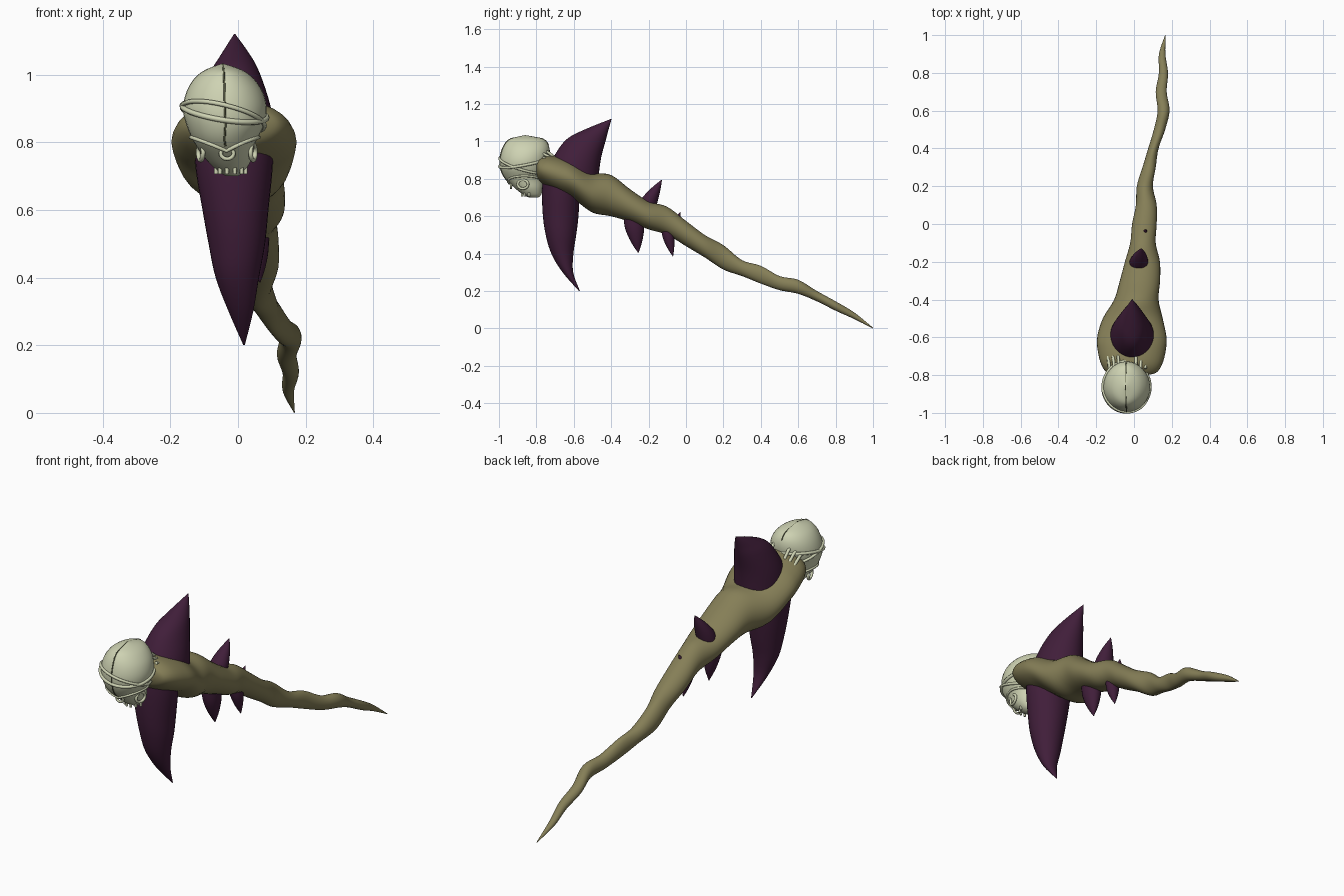
import bpy, math
from mathutils import Vector

if "Cube" in bpy.data.objects:
    bpy.data.objects.remove(bpy.data.objects["Cube"])


def material(name, col):
    m = bpy.data.materials.new(name)
    m.diffuse_color = (*col, 1)
    m.use_nodes = True
    m.node_tree.nodes["Principled BSDF"].inputs["Base Color"].default_value = m.diffuse_color
    return m


SKIN = material("olive_skin", (0.235, 0.21, 0.095))
FIN = material("purple_fin", (0.052, 0.013, 0.042))
BONE = material("pale_bone", (0.62, 0.65, 0.45))
DARK = material("dark_seam", (0.12, 0.13, 0.07))


def spline(rows, s):
    """Catmull-Rom interpolation of rows, s in 0..len-1."""
    i = min(int(s), len(rows) - 2)
    t = s - i
    p0, p1, p2, p3 = (rows[max(0, min(len(rows) - 1, k))] for k in (i - 1, i, i + 1, i + 2))
    return [0.5 * (2 * b + (c - a) * t + (2 * a - 5 * b + 4 * c - d) * t * t
                   + (3 * b - a - 3 * c + d) * t ** 3) for a, b, c, d in zip(p0, p1, p2, p3)]


def section(row, axis, ang):
    """Point on an oval section: row = position, x min, x max, other min, other max."""
    p, x0, x1, v0, v1 = row
    x = (x0 + x1) / 2 + (x1 - x0) / 2 * math.cos(ang)
    v = (v0 + v1) / 2 + (v1 - v0) / 2 * math.sin(ang)
    return Vector((x, v, p)) if axis == 'Z' else Vector((x, p, v))


def loft(name, rows, axis, mat, sub=5, n=32):
    steps = (len(rows) - 1) * sub
    verts = [section(spline(rows, k / sub), axis, 2 * math.pi * j / n)
             for k in range(steps + 1) for j in range(n)]
    faces = [(k * n + j, k * n + (j + 1) % n, (k + 1) * n + (j + 1) % n, (k + 1) * n + j)
             for k in range(steps) for j in range(n)]
    faces += [tuple(range(n)), tuple(range(steps * n, steps * n + n))]
    me = bpy.data.meshes.new(name)
    me.from_pydata(verts, [], faces)
    ob = bpy.data.objects.new(name, me)
    bpy.context.collection.objects.link(ob)
    me.materials.append(mat)
    bpy.ops.object.select_all(action='DESELECT')
    ob.select_set(True)
    bpy.context.view_layer.objects.active = ob
    bpy.ops.object.mode_set(mode='EDIT')
    bpy.ops.mesh.select_all(action='SELECT')
    bpy.ops.mesh.normals_make_consistent(inside=False)
    bpy.ops.object.mode_set(mode='OBJECT')
    bpy.ops.object.shade_smooth_by_angle(angle=math.radians(50))
    return ob


def tube(name, pts, r, mat=BONE, closed=False):
    cu = bpy.data.curves.new(name, 'CURVE')
    cu.dimensions = '3D'
    cu.bevel_depth = r
    cu.bevel_resolution = 2
    cu.use_fill_caps = True
    sp = cu.splines.new('POLY')
    sp.points.add(len(pts) - 1)
    for p, q in zip(sp.points, pts):
        p.co = (*q, 1)
    sp.use_cyclic_u = closed
    cu.materials.append(mat)
    ob = bpy.data.objects.new(name, cu)
    bpy.context.collection.objects.link(ob)
    return ob


# Long tapering body: y, x range, z range
body = [(-.80, -.10, .07, .82, .89), (-.785, -.145, .12, .79, .91), (-.74, -.175, .15, .755, .925),
        (-.67, -.192, .168, .72, .915), (-.60, -.195, .172, .69, .89), (-.50, -.165, .152, .62, .835),
        (-.40, -.105, .130, .60, .82), (-.30, -.075, .138, .57, .745), (-.20, -.048, .137, .53, .68),
        (-.10, -.02, .115, .50, .65), (0, -.01, .12, .44, .575), (.1, .01, .12, .38, .50),
        (.2, .015, .10, .315, .445), (.3, .045, .115, .28, .365), (.4, .075, .13, .24, .335),
        (.5, .105, .165, .205, .28), (.6, .125, .188, .185, .26), (.7, .115, .173, .145, .20),
        (.8, .132, .18, .095, .145), (.9, .132, .166, .05, .085), (1, .165, .168, 0, .004)]
loft("body", body, 'Y', SKIN)

# Large fins: z, x range, y range
loft("upper_fin", [(.78, -.13, .11, -.74, -.47), (.86, -.125, .105, -.73, -.462), (.93, -.11, .09, -.70, -.45),
                   (1.01, -.08, .062, -.64, -.428), (1.06, -.05, .035, -.55, -.415),
                   (1.12, -.012, -.008, -.402, -.398)], 'Z', FIN)
loft("lower_fin", [(.82, -.13, .105, -.765, -.58), (.72, -.125, .102, -.77, -.57), (.6, -.105, .09, -.765, -.575),
                   (.5, -.087, .08, -.75, -.587), (.4, -.066, .062, -.72, -.602), (.3, -.028, .045, -.66, -.603),
                   (.2, .016, .02, -.572, -.567)], 'Z', FIN)


# Small fins: base centre, tip, half widths in x and y
def small_fin(name, base, tip, wx, wy):
    rows = []
    for t, w in ((0, 1), (.35, .92), (.7, .55), (1, .03)):
        x = base[0] + (tip[0] - base[0]) * t
        y = base[1] + (tip[1] - base[1]) * t ** 1.4
        rows.append((base[2] + (tip[2] - base[2]) * t, x - wx * w, x + wx * w, y - wy * w, y + wy * w))
    loft(name, rows, 'Z', FIN, 4, 20)


small_fin("upper_fin_small", (.022, -.215, .63), (.04, -.13, .795), .05, .05)
small_fin("upper_spike", (.055, -.045, .585), (.065, -.03, .622), .012, .012)
small_fin("lower_fin_middle", (.04, -.28, .60), (.045, -.255, .405), .045, .055)
small_fin("lower_fin_rear", (.055, -.10, .54), (.065, -.07, .385), .035, .034)

# Skull: z, x range, y range
skull = [(.70, -.035, .0, -.84, -.79), (.715, -.06, .02, -.87, -.775), (.75, -.095, .04, -.915, -.765),
         (.80, -.13, .052, -.965, -.757), (.85, -.152, .077, -.99, -.745), (.90, -.163, .085, -.995, -.732),
         (.95, -.152, .073, -.985, -.728), (.99, -.128, .045, -.965, -.74), (1.015, -.095, .01, -.935, -.77),
         (1.032, -.05, -.04, -.865, -.85)]
loft("skull", skull, 'Z', BONE)


def on_skull(z, ang, grow=1.0):
    i = max(k for k in range(len(skull) - 1) if skull[k][0] <= z)
    t = (z - skull[i][0]) / (skull[i + 1][0] - skull[i][0])
    row = spline(skull, i + t)
    p = section(row, 'Z', ang)
    c = Vector(((row[1] + row[2]) / 2, (row[3] + row[4]) / 2, p.z))
    return c + (p - c) * grow


# Straps wrapped round the skull
N = 48
angles = [2 * math.pi * i / N for i in range(N)]
tube("strap_upper", [on_skull(.89 - .018 * math.cos(a) + .025 * math.sin(a), a, 1.02) for a in angles], .008, BONE, True)
tube("strap_lower", [on_skull(.875 - .03 * math.cos(a) - .035 * math.sin(a), a, 1.02) for a in angles], .007, BONE, True)
tube("strap_jaw", [on_skull(.775 + .04 * abs(math.cos(a)), a, 1.02) for a in angles], .006, BONE, True)

# Seam down the forehead and across the crown
front = [on_skull(.79 + .0125 * i, -math.pi / 2, 1.0) for i in range(19)]
back = [on_skull(1.015 - .012 * i, math.pi / 2, 1.0) for i in range(4)]
tube("skull_seam", front + [Vector((-.045, -.86, 1.031))] + back, .003, DARK)


# Rings on nose and cheeks
def ring(name, ang, z, r, thick):
    c = on_skull(z, ang, 1.02)
    side = Vector((-math.sin(ang), math.cos(ang), 0))
    tube(name, [c + side * r * 1.2 * math.cos(a) + Vector((0, 0, r * math.sin(a))) for a in angles[::3]],
         thick, BONE, True)


ring("nose_ring", -math.pi / 2, .768, .016, .006)
ring("right_cheek_ring", -.25, .772, .024, .007)
ring("left_cheek_ring", math.pi + .25, .772, .024, .007)

# Teeth under the jaw
for k in range(6):
    p = on_skull(.722, -math.pi * (k + .5) / 6, 1.0)
    tube("tooth", [p + Vector((0, 0, .014)), p - Vector((0, 0, .014))], .006)

# Neck cords running from the skull to the shoulders
for s in (-1, 1):
    for k in range(3):
        x = -.035 + s * (.045 + .025 * k)
        tube("neck_cord", [(x, -.765, .955 - .02 * k), (x * 1.02, -.735, .94 - .02 * k),
                           (x * 1.05, -.705, .917 - .015 * k), (x * 1.05, -.68, .87)], .008)
